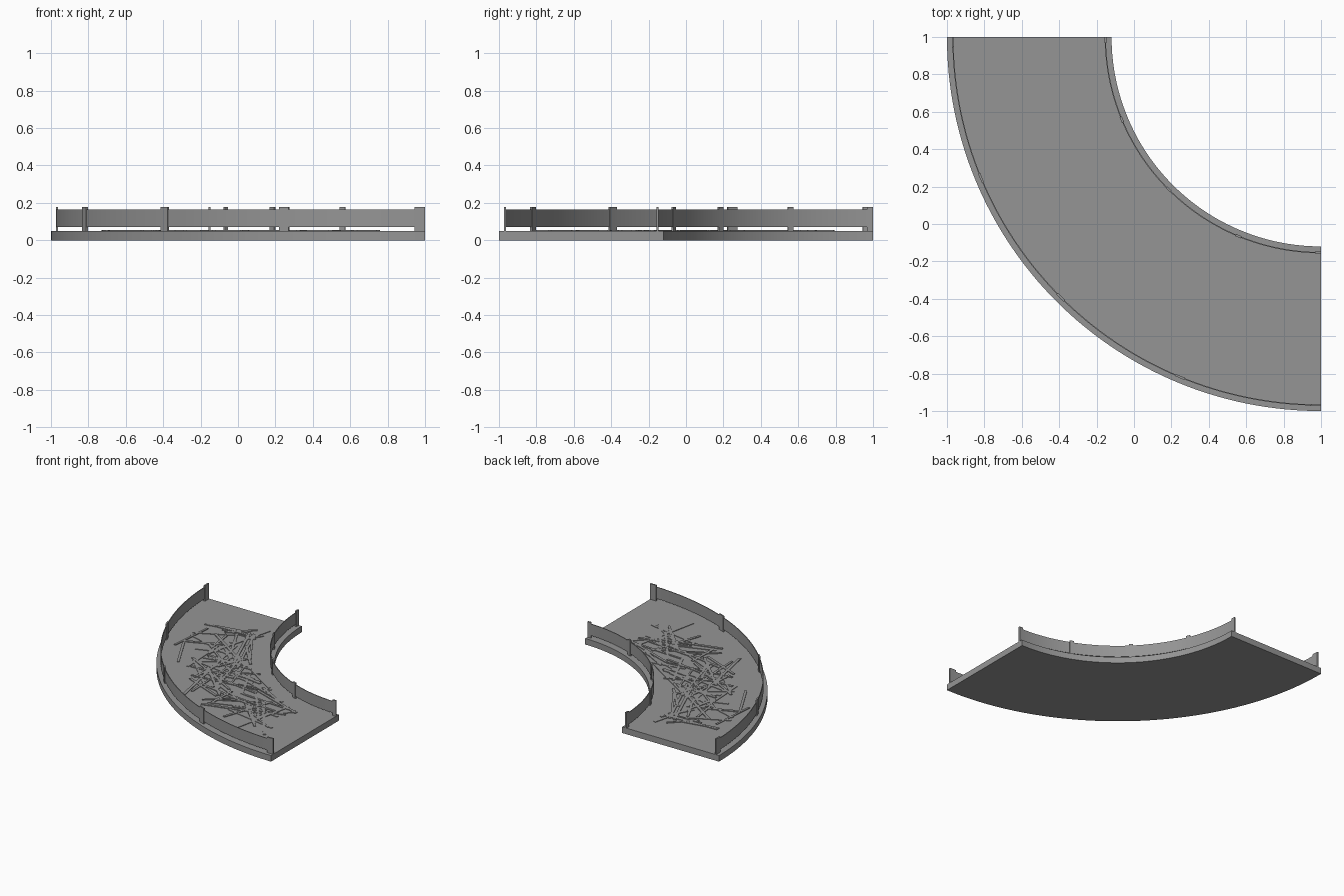
import bpy, bmesh, math, random
from mathutils import Vector

cube = bpy.data.objects.get("Cube")
if cube:
    bpy.data.objects.remove(cube, do_unlink=True)

grey = bpy.data.materials.new("concrete grey")
grey.use_nodes = True
colour = (0.3, 0.3, 0.3, 1)
grey.diffuse_color = colour
grey.node_tree.nodes["Principled BSDF"].inputs["Base Color"].default_value = colour

OUTER, INNER = 2.0, 1.12          # deck radii about the bend centre
DECK_TOP = 0.05


def bend_point(radius, angle, z):
    """Point on the bend, angle 0 at the back end and 90 degrees at the right end."""
    return Vector((1 - radius * math.cos(angle), 1 - radius * math.sin(angle), z))


def finish(name, bm):
    bmesh.ops.recalc_face_normals(bm, faces=bm.faces)
    mesh = bpy.data.meshes.new(name)
    bm.to_mesh(mesh)
    bm.free()
    mesh.materials.append(grey)
    obj = bpy.data.objects.new(name, mesh)
    bpy.context.collection.objects.link(obj)
    bpy.ops.object.select_all(action='DESELECT')
    bpy.context.view_layer.objects.active = obj
    obj.select_set(True)
    bpy.ops.object.shade_smooth_by_angle(angle=math.radians(30))


def add_arc(bm, r0, r1, z0, z1, a0=0.0, a1=math.pi / 2, steps=64):
    """Sweep a rectangular section around the bend."""
    rings = []
    for i in range(steps + 1):
        a = a0 + (a1 - a0) * i / steps
        section = [(r0, z0), (r1, z0), (r1, z1), (r0, z1)]
        rings.append([bm.verts.new(bend_point(r, a, z)) for r, z in section])
    for p, q in zip(rings, rings[1:]):
        for k in range(4):
            n = (k + 1) % 4
            bm.faces.new((p[k], p[n], q[n], q[k]))
    bm.faces.new(rings[0])
    bm.faces.new(rings[-1])


def add_strip(bm, a, b, width, top):
    """Flat bar lying on the deck between two points."""
    side = (b - a).normalized().cross(Vector((0, 0, 1))) * width / 2
    corners = [a + side, b + side, b - side, a - side]
    low = [bm.verts.new((c.x, c.y, DECK_TOP - 0.002)) for c in corners]
    high = [bm.verts.new((c.x, c.y, top)) for c in corners]
    bm.faces.new(low)
    bm.faces.new(high)
    for k in range(4):
        n = (k + 1) % 4
        bm.faces.new((low[k], low[n], high[n], high[k]))


# Curved deck
bm = bmesh.new()
add_arc(bm, INNER, OUTER, 0, DECK_TOP)
finish("deck", bm)

# Guard rails and their posts
for side, radius, post_width in (("outer", 1.968, 0.055), ("inner", 1.153, 0.032)):
    bm = bmesh.new()
    add_arc(bm, radius - 0.003, radius + 0.003, 0.07, 0.165)
    finish(side + "_rail", bm)

    bm = bmesh.new()
    half = post_width / radius / 2
    for i in range(5):
        mid = min(max(math.pi / 8 * i, half), math.pi / 2 - half)
        add_arc(bm, radius - 0.006, radius + 0.006, DECK_TOP - 0.002, 0.178,
                mid - half, mid + half, 2)
    finish(side + "_posts", bm)

# Criss-cross raised strips on the deck
random.seed(7)
bm = bmesh.new()
made = 0
while made < 75:
    centre = bend_point(random.uniform(1.28, 1.84),
                        math.radians(random.uniform(12, 78)), DECK_TOP)
    heading = random.uniform(0, math.pi)
    reach = Vector((math.cos(heading), math.sin(heading), 0)) * random.uniform(0.12, 0.32)
    ends = [centre - reach, centre + reach]
    offsets = [Vector((1 - e.x, 1 - e.y)) for e in ends + [centre]]
    angles = [math.degrees(math.atan2(o.y, o.x)) for o in offsets]
    if all(1.23 < o.length < 1.89 for o in offsets) and min(angles) > 8 and max(angles) < 82:
        add_strip(bm, ends[0], ends[1], random.uniform(0.014, 0.024),
                  DECK_TOP + 0.004 + 0.002 * random.random())
        made += 1
finish("deck_strips", bm)
